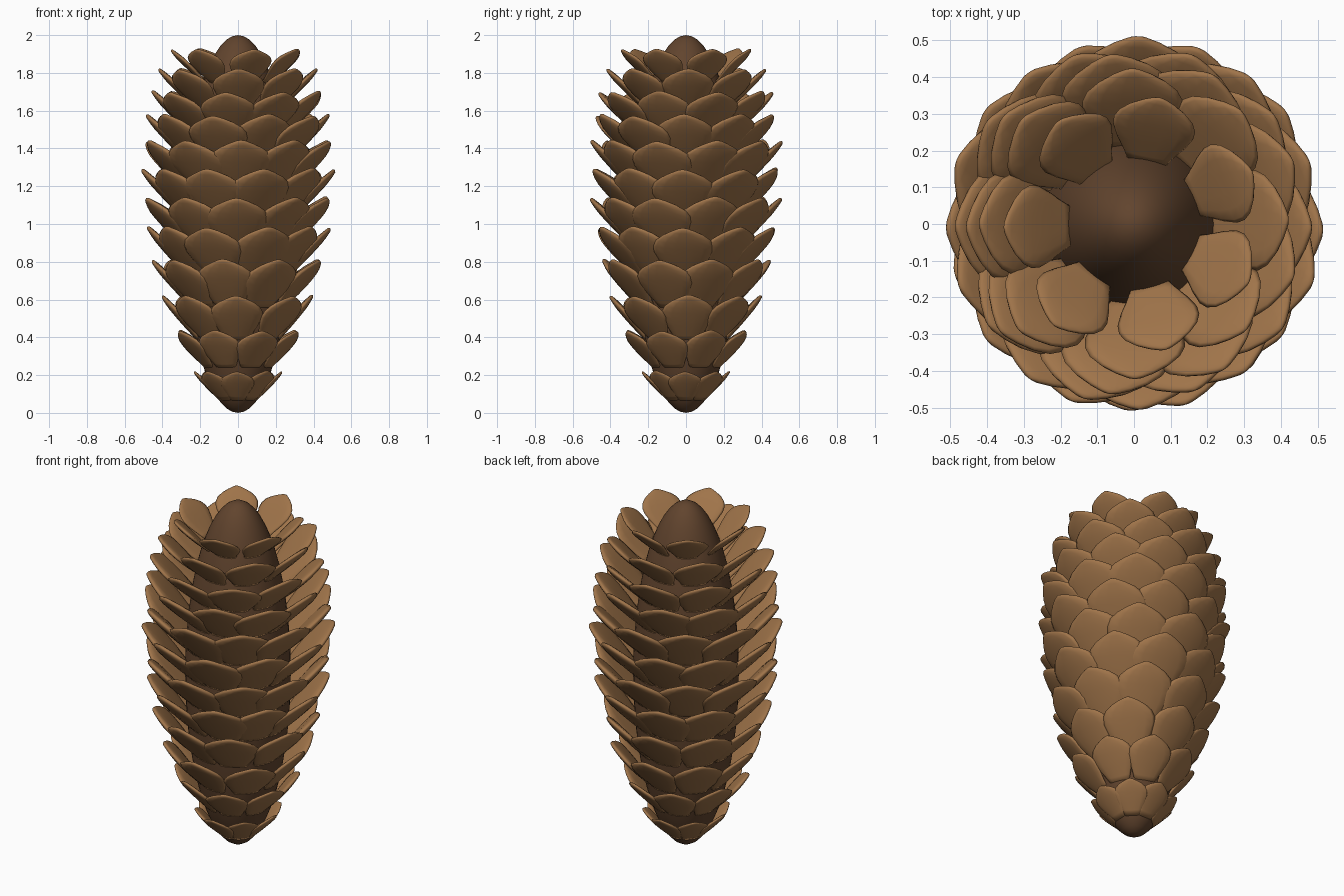
import bpy, bmesh, math, random
from mathutils import Matrix, Vector

if "Cube" in bpy.data.objects:
    bpy.data.objects.remove(bpy.data.objects["Cube"])

random.seed(4)


def material(name, rgb):
    m = bpy.data.materials.new(name)
    m.diffuse_color = (*rgb, 1)
    m.use_nodes = True
    m.node_tree.nodes["Principled BSDF"].inputs["Base Color"].default_value = m.diffuse_color
    return m


core_mat = material("core_brown", (0.12, 0.058, 0.027))
scale_mat = material("scale_brown", (0.35, 0.175, 0.068))
CORE_R = 0.28


def core_radius(z):
    return CORE_R * math.sqrt(max(0.0, 1 - (z - 1) ** 2))


# Core: a tall smooth ellipsoid
bm = bmesh.new()
bmesh.ops.create_uvsphere(bm, u_segments=40, v_segments=28, radius=1)
bmesh.ops.transform(bm, verts=bm.verts,
                    matrix=Matrix.Translation((0, 0, 1)) @ Matrix.Diagonal((CORE_R, CORE_R, 1, 1)))
for f in bm.faces:
    f.smooth = True
me = bpy.data.meshes.new("core")
bm.to_mesh(me)
bm.free()
me.materials.append(core_mat)
bpy.context.collection.objects.link(bpy.data.objects.new("core", me))


# One unit-length scale: lens cross-sections lofted along y, cupped inward
def scale_mesh():
    outline = [(0, .45), (.15, .6), (.35, .84), (.52, .99), (.64, 1), (.75, .9),
               (.85, .68), (.93, .4), (.98, .17), (1, .03)]
    half_w, half_t, n = 0.44, 0.06, 14
    bm = bmesh.new()
    loops = []
    for t, w in outline:
        loop = []
        for i in range(n):
            a = 2 * math.pi * i / n
            s = math.sin(a)
            x = half_w * w * math.cos(a)
            thick = half_t * min(1, 0.35 + w * 0.7) * (0.4 if t == 1 else 1)
            z = thick * math.copysign(abs(s) ** 0.8, s) + 0.15 * x * x
            loop.append(bm.verts.new((x, t, z)))
        loops.append(loop)
    for a, b in zip(loops, loops[1:]):
        for i in range(n):
            j = (i + 1) % n
            bm.faces.new((a[i], a[j], b[j], b[i]))
    bm.faces.new(loops[0])
    bm.faces.new(loops[-1])
    bmesh.ops.recalc_face_normals(bm, faces=bm.faces)
    for f in bm.faces:
        f.smooth = True
    m = bpy.data.meshes.new("scale")
    bm.to_mesh(m)
    bm.free()
    m.materials.append(scale_mat)
    return m


mesh = scale_mesh()

# Rings of scales, bottom to top: tip radius, tip height, rise from the core, count
rings = [(.23, .22, .15, 8), (.335, .435, .20, 8), (.40, .62, .24, 8), (.45, .81, .26, 9),
         (.485, .98, .27, 10), (.50, 1.14, .28, 10), (.508, 1.29, .28, 10),
         (.505, 1.44, .28, 10), (.487, 1.575, .26, 10), (.46, 1.70, .24, 9),
         (.42, 1.82, .22, 8), (.35, 1.925, .18, 7)]
for k, (r, z, rise, n) in enumerate(rings):
    zb = z - rise
    rb = core_radius(zb) * 0.9
    length = math.hypot(r - rb, rise)
    tilt = math.atan2(rise, r - rb)
    step = 2 * math.pi / n
    for i in range(n):
        ang = (i + 0.5 * (k % 2)) * step + random.uniform(-.04, .04)
        tl = tilt + random.uniform(-.025, .025)
        radial = Vector((math.cos(ang), math.sin(ang), 0))
        side = Vector((math.sin(ang), -math.cos(ang), 0))
        along = radial * math.cos(tl) + Vector((0, 0, math.sin(tl)))
        normal = side.cross(along)
        rot = Matrix((side, along, normal)).transposed().to_4x4()
        ob = bpy.data.objects.new(f"scale_{k + 1}_{i + 1}", mesh)
        ob.matrix_world = Matrix.Translation(radial * rb + Vector((0, 0, zb))) @ rot @ Matrix.Scale(length, 4)
        bpy.context.collection.objects.link(ob)
